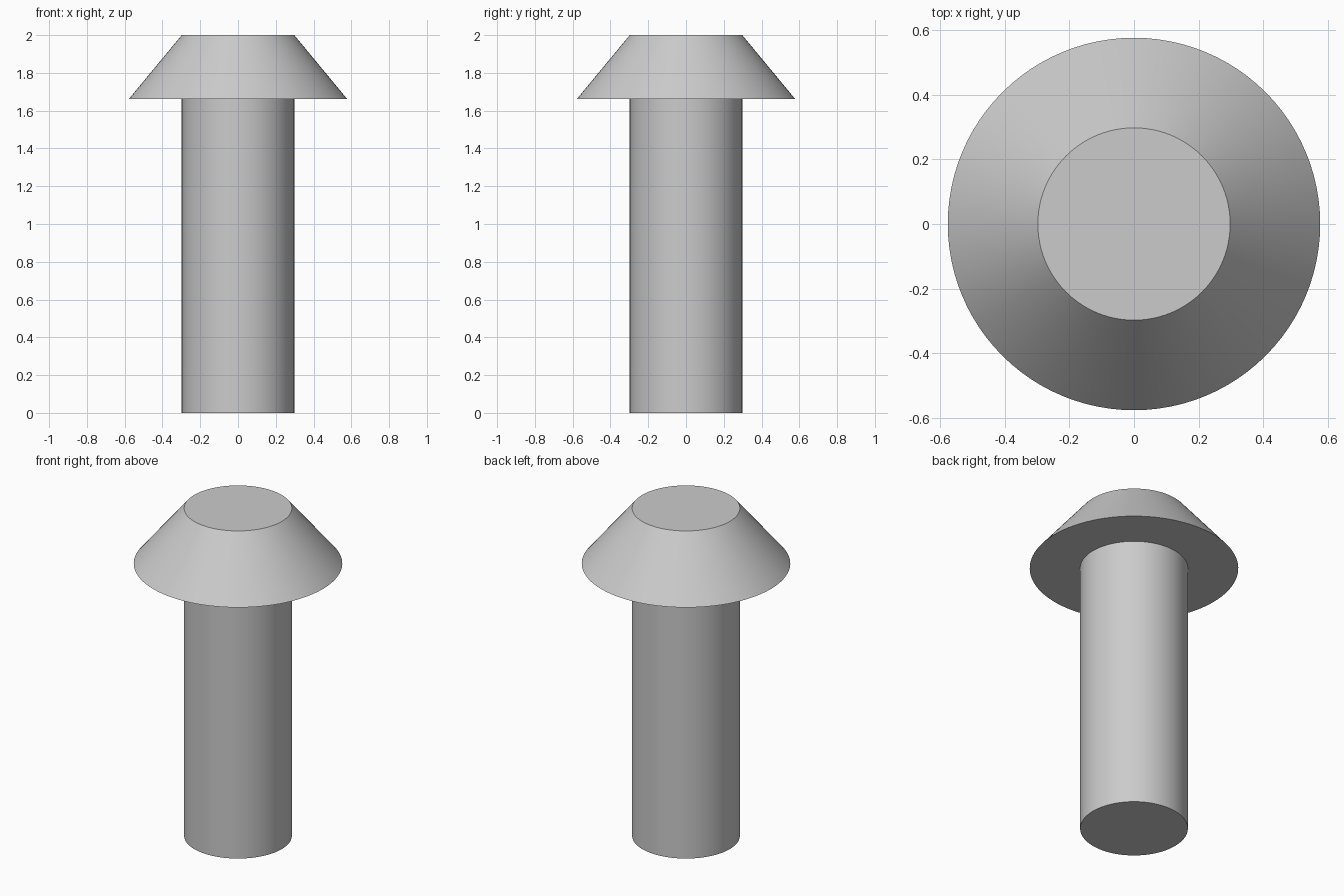
import bpy
import bmesh
import math

cube = bpy.data.objects.get("Cube")
if cube:
    bpy.data.objects.remove(cube, do_unlink=True)

SEGMENTS = 96
SHANK_RADIUS = 0.298
HEAD_RADIUS = 0.577
HEAD_BASE = 1.663
HEIGHT = 2.0

# Plain grey metal
metal = bpy.data.materials.new("grey_metal")
metal.use_nodes = True
colour = (0.6, 0.6, 0.6, 1.0)
metal.diffuse_color = colour
metal.node_tree.nodes["Principled BSDF"].inputs["Base Color"].default_value = colour

# Half profile of the rivet (radius, height): shank, underside, cone, flat top
profile = [
    (0, 0),
    (SHANK_RADIUS, 0),
    (SHANK_RADIUS, HEAD_BASE),
    (HEAD_RADIUS, HEAD_BASE),
    (SHANK_RADIUS, HEIGHT),
    (0, HEIGHT),
]

# Turn the profile around the vertical axis
bm = bmesh.new()
verts = [bm.verts.new((r, 0, z)) for r, z in profile]
edges = [bm.edges.new(pair) for pair in zip(verts, verts[1:])]
bmesh.ops.spin(bm, geom=verts + edges, cent=(0, 0, 0), axis=(0, 0, 1),
               angle=math.tau, steps=SEGMENTS, use_duplicate=False)
bmesh.ops.remove_doubles(bm, verts=bm.verts, dist=0.0001)
# Merge the end fans into single flat discs
centres = [v for v in bm.verts if v.co.xy.length < 0.001]
bmesh.ops.dissolve_verts(bm, verts=centres)
bmesh.ops.recalc_face_normals(bm, faces=bm.faces)

mesh = bpy.data.meshes.new("rivet")
bm.to_mesh(mesh)
bm.free()
mesh.materials.append(metal)
rivet = bpy.data.objects.new("rivet", mesh)
bpy.context.collection.objects.link(rivet)

# Smooth round walls, crisp rims
bpy.ops.object.select_all(action="DESELECT")
rivet.select_set(True)
bpy.context.view_layer.objects.active = rivet
bpy.ops.object.shade_smooth_by_angle(angle=math.radians(30))
